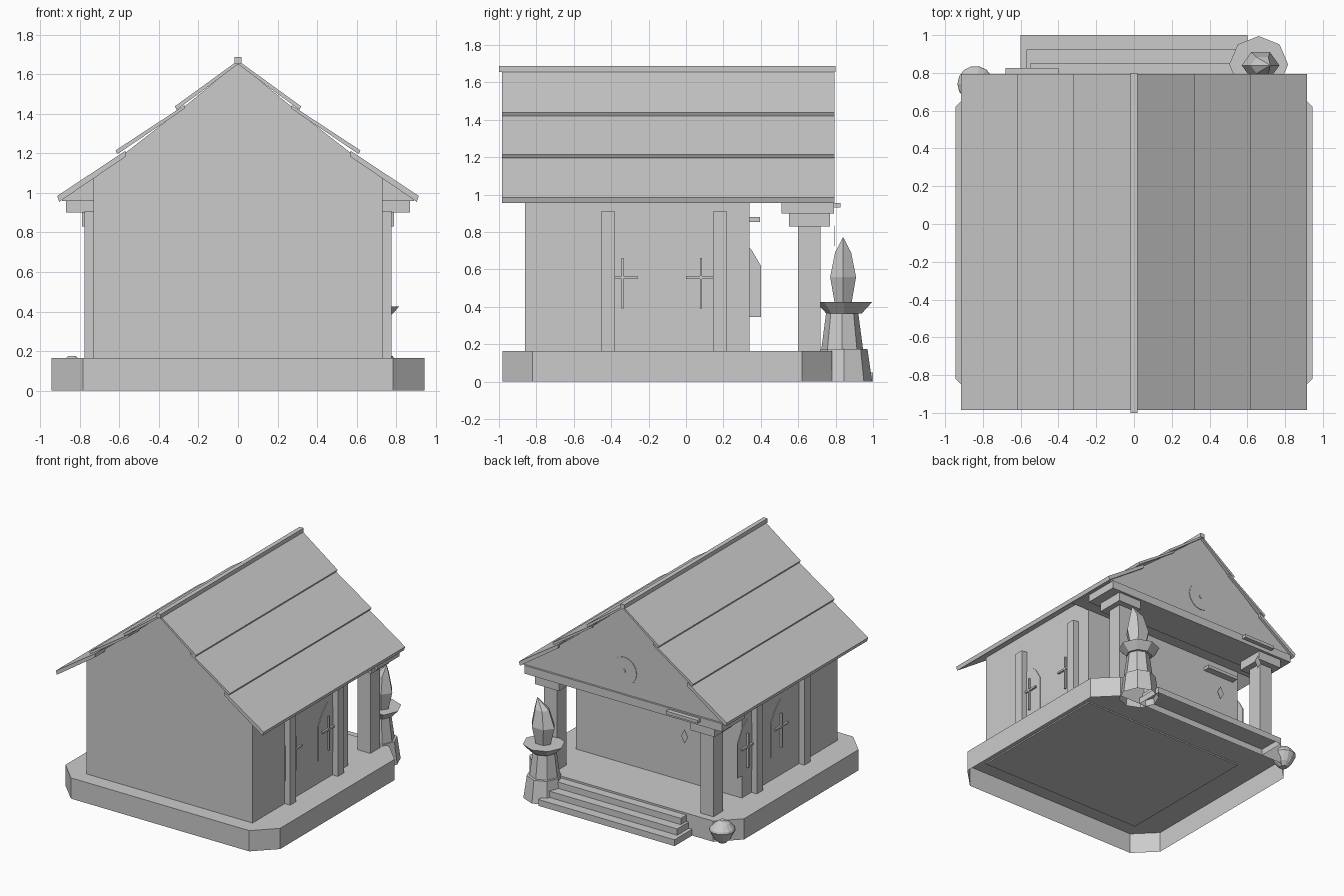
import bpy, bmesh, math
from mathutils import Matrix

if "Cube" in bpy.data.objects:
    bpy.data.objects.remove(bpy.data.objects["Cube"], do_unlink=True)

mat = bpy.data.materials.new("plain_grey")
mat.use_nodes = True
GREY = (0.6, 0.6, 0.6, 1)
mat.diffuse_color = GREY
mat.node_tree.nodes["Principled BSDF"].inputs["Base Color"].default_value = GREY


def finish(name, bm, hollow=False):
    """Turn a bmesh into an object; hollow parts lose their underside."""
    bmesh.ops.recalc_face_normals(bm, faces=bm.faces)
    if hollow:
        bm.normal_update()
        under = [f for f in bm.faces if f.normal.z < -.9]
        bmesh.ops.delete(bm, geom=under, context="FACES")
    me = bpy.data.meshes.new(name)
    bm.to_mesh(me)
    bm.free()
    me.materials.append(mat)
    ob = bpy.data.objects.new(name, me)
    bpy.context.collection.objects.link(ob)


def box(name, x, y, z, hollow=False):
    """Box from three (low, high) ranges."""
    bm = bmesh.new()
    bmesh.ops.create_cube(bm, size=1)
    for v in bm.verts:
        v.co = [(a + b) / 2 + c * (b - a) for (a, b), c in zip((x, y, z), v.co)]
    finish(name, bm, hollow)


def prism(name, points, axis, low, high, hollow=False):
    """Extrude a 2D outline along the given axis."""
    k = "xyz".index(axis)
    bm = bmesh.new()
    face = bm.faces.new([bm.verts.new((*p[:k], low, *p[k:])) for p in points])
    for v in bmesh.ops.extrude_face_region(bm, geom=[face])["geom"]:
        if isinstance(v, bmesh.types.BMVert):
            v.co[k] = high
    finish(name, bm, hollow)


def lathe(name, cx, cy, profile, sides, stretch=1.0, hollow=False):
    """Faceted turned shape; profile rows are (radius, z, x shift)."""
    bm = bmesh.new()
    rings = []
    for r, z, s in profile:
        rings.append([bm.verts.new((
            cx + s + r * stretch * math.cos(math.tau * i / sides),
            cy + r * math.sin(math.tau * i / sides), z)) for i in range(sides)])
    for a, b in zip(rings, rings[1:]):
        for i in range(sides):
            j = (i + 1) % sides
            bm.faces.new((a[i], a[j], b[j], b[i]))
    bm.faces.new(rings[0])
    bm.faces.new(rings[-1])
    finish(name, bm, hollow)


# Chamfered plinth, open underneath
X, Y0, Y1, C = .945, -.98, .78, .16
prism("plinth", [(X, Y0 + C), (X, Y1 - C), (X - C, Y1), (C - X, Y1),
                 (-X, Y1 - C), (-X, Y0 + C), (C - X, Y0), (X - C, Y0)],
      "z", 0, .165, hollow=True)

# Hall, its gable, and the solid porch pediment reaching up into the roof
rake = [(.57, 1.203), (.3, 1.413), (0, 1.66), (-.3, 1.413), (-.57, 1.203)]
box("hall", (-.73, .73), (-.86, .34), (.155, 1.1))
prism("hall_gable", [(.73, 1.1)] + rake + [(-.73, 1.1)], "y", -.86, .34)
prism("porch_pediment", [(.89, .96), (.9, .985)] + rake + [(-.9, .985), (-.89, .96)],
      "y", .335, .775)
box("porch_beam", (-.87, .87), (.51, .79), (.9, .965))

# Overlapping roof layers
courses = [((.915, .985), (.57, 1.213), .03), ((.62, 1.215), (.27, 1.445), .018),
           ((.32, 1.438), (0, 1.67), .018)]
for side, label in ((1, "left"), (-1, "right")):
    for n, ((x0, z0), (x1, z1), t) in enumerate(courses):
        prism(f"roof_course_{label}_{n}", [(side * x0, z0), (side * x1, z1),
              (side * x1, z1 - t), (side * (x0 - .01), z0 - t)], "y", -.985, .795)
box("ridge_cap", (-.018, .018), (-1, .8), (1.655, 1.688))

# Porch columns, pilasters and arched windows on both flanks
arch = [(-.12, .345), (.12, .345), (.12, .62), (.07, .705), (0, .77), (-.07, .705), (-.12, .62)]
for side, label, centres in ((1, "left", (-.34, .08)), (-1, "right", (-.14, .28))):
    def span(a, b):
        return sorted((side * a, side * b))
    box(f"column_{label}", span(.63, .745), (.6, .72), (.165, .84))
    box(f"column_cap_{label}", span(.58, .79), (.55, .77), (.83, .905))
    for y in (-.417, .182):
        box(f"pilaster_{label}", span(.72, .778), (y - .038, y + .038), (.165, .91))
    for c in centres:
        prism(f"window_{label}", [(c + y, z) for y, z in arch], "x", *span(.729, .735))
        box(f"window_bar_{label}", span(.73, .75), (c - .006, c + .006), (.39, .66))
        box(f"window_crossbar_{label}", span(.73, .75), (c - .08, c + .08), (.55, .565))

# Steps up to the porch, open underneath
for n, (w, y) in enumerate(((.6, 1.0), (.57, .925), (.55, .85))):
    box(f"step_{n}", (-w, w), (.78, y), (.05 * n, .05 * n + .05), hollow=True)

# Small shelves with thin diamond tags
for label, y0, y1, z in (("outer", .77, .825, .93), ("inner", .335, .395, .855)):
    box(f"shelf_{label}", (-.68, -.4), (y0, y1), (z, z + .025))
    m = z - .15
    prism(f"tag_{label}", [(-.575, m), (-.545, m + .055), (-.515, m), (-.545, m - .055)],
          "y", y0 + .025, y0 + .027)

# Round medallion on the pediment
for name, r, d in (("medallion", .11, .008), ("medallion_boss", .015, .02)):
    bm = bmesh.new()
    bmesh.ops.create_cone(bm, cap_ends=True, segments=16, radius1=r, radius2=r, depth=d,
                          matrix=Matrix.Translation((0, .775, 1.15)) @ Matrix.Rotation(math.pi / 2, 4, "X"))
    finish(name, bm)

# Torch pedestal with flame, and lidded pot
TX, TY = .66, .845
lathe("torch_foot", TX, TY, [(.15, 0, 0), (.125, .175, 0)], 8, hollow=True)
lathe("torch_shaft", TX, TY - .01, [(.112, .17, 0), (.085, .375, 0)], 8)
lathe("torch_bowl", TX, TY, [(.095, .365, 0), (.15, .425, 0)], 8, 1.04)
lathe("flame", TX + .01, TY - .005, [(.05, .41, 0), (.08, .56, 0), (.05, .69, .01), (.002, .77, .05)],
      6, 1.25)
lathe("pot", -.84, .742, [(.03, 0, 0), (.06, .03, 0), (.095, .1, 0), (.09, .115, 0),
                          (.055, .155, 0), (.03, .165, 0), (.02, .175, 0)], 14)
